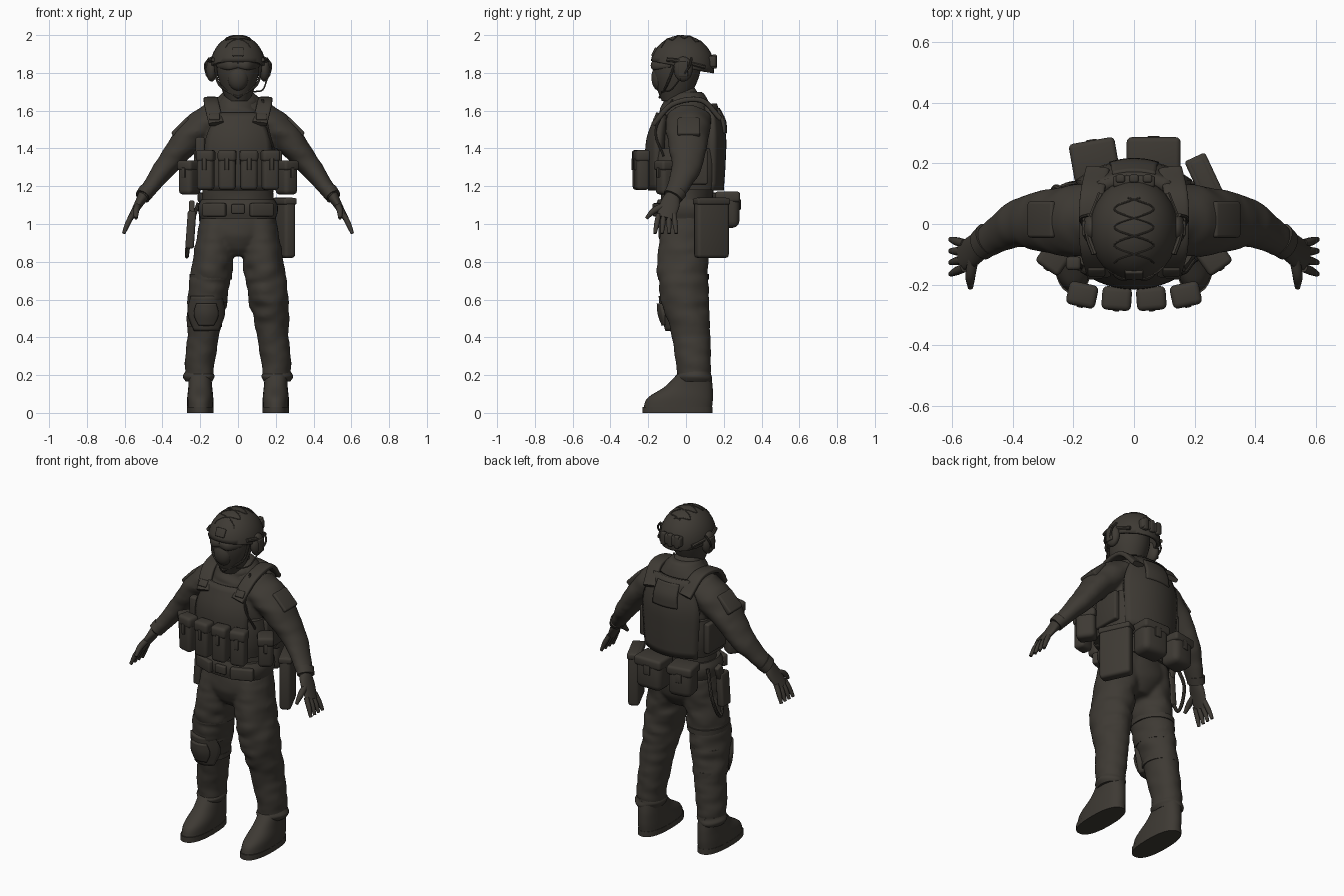
import bpy, bmesh, math
from mathutils import Vector, Matrix, Euler, noise

if "Cube" in bpy.data.objects:
    bpy.data.objects.remove(bpy.data.objects["Cube"])

cloth = bpy.data.materials.new("dark olive brown")
cloth.use_nodes = True
cloth.diffuse_color = (.048, .042, .034, 1)
cloth.node_tree.nodes["Principled BSDF"].inputs["Base Color"].default_value = cloth.diffuse_color
X, Y, Z = Vector((1, 0, 0)), Vector((0, 1, 0)), Vector((0, 0, 1))
SKEW = Vector((1, 1, 3)).normalized()
parts = []


def add(name, bm):
    bmesh.ops.recalc_face_normals(bm, faces=bm.faces)
    mesh = bpy.data.meshes.new(name)
    bm.to_mesh(mesh)
    bm.free()
    mesh.materials.append(cloth)
    part = bpy.data.objects.new(name, mesh)
    bpy.context.collection.objects.link(part)
    parts.append(part)
    return part


def pair(part):
    mirror = part.modifiers.new("other side", 'MIRROR')
    mirror.use_mirror_merge = False
    return part


def sample(values, t):
    # Smooth curve through evenly spaced numbers or vectors
    last = len(values) - 1
    if last == 0:
        return values[0]
    i = min(int(t * last), last - 1)
    f = t * last - i
    padded = [values[0] * 2 - values[1], *values, values[-1] * 2 - values[-2]]
    a, b, c, d = padded[i:i + 4]
    return b + ((c - a) + ((a * 2 - b * 5 + c * 4 - d) + ((b - c) * 3 + d - a) * f) * f) * (f / 2)


def sweep(name, path, radii, flat=(1,), level=False, ref=Y, power=2, folds=0, sides=28, steps=24):
    # Rounded section carried along a path; flat widens it towards ref
    path = [Vector(p) for p in path]
    bm, loops = bmesh.new(), []
    for step in range(steps + 1):
        t = step / steps
        centre, radius, ratio = sample(path, t), sample(radii, t), sample(flat, t)
        ahead = sample(path, min(1, t + .01)) - sample(path, max(0, t - .01))
        ahead = Z if level else ahead.normalized()
        across = ahead.cross(ref).normalized()
        along = across.cross(ahead) * ratio
        loop = []
        for k in range(sides):
            angle = math.tau * k / sides
            c, s = [math.copysign(abs(v) ** (2 / power), v) for v in (math.cos(angle), math.sin(angle))]
            offset = (across * c + along * s) * radius
            point = centre + offset
            crease = noise.noise(Vector((point.x, point.y, point.z * 2.5)) * 9)
            loop.append(bm.verts.new(point + offset * folds * crease))
        loops.append(loop)
    for low, high in zip(loops, loops[1:]):
        for k in range(sides):
            j = (k + 1) % sides
            bm.faces.new((low[k], low[j], high[j], high[k]))
    bm.faces.new(loops[0])
    bm.faces.new(loops[-1])
    return add(name, bm)


def wire(name, path, radius):
    return sweep(name, path, [radius], ref=SKEW, sides=8, steps=64)


def box(name, place, size, turn=0, tilt=0, lean=0):
    # Block with rounded edges; angles in degrees
    bm = bmesh.new()
    bmesh.ops.create_cube(bm, size=1)
    bm.transform(Matrix.Diagonal((*size, 1)))
    bmesh.ops.bevel(bm, geom=bm.edges[:], offset=min(size) * .28, segments=3, affect='EDGES', profile=.5)
    angles = Euler([math.radians(a) for a in (tilt, lean, turn)])
    bm.transform(Matrix.Translation(place) @ angles.to_matrix().to_4x4())
    return add(name, bm)


def pouch(name, place, size, turn=0):
    # Body, overlapping lid and closing tab on the outer face
    width, depth, height = size
    spin = Matrix.Translation(place) @ Matrix.Rotation(math.radians(turn), 4, 'Z')
    return [box(name, place, size, turn),
            box(name + "_lid", spin @ (Z * height * .36), (width + .008, depth + .008, height * .3), turn),
            box(name + "_tab", spin @ Vector((0, -depth / 2, height * .15)), (width / 4, .015, height * .3), turn)]


def ball(name, place, radii):
    bm = bmesh.new()
    bmesh.ops.create_uvsphere(bm, u_segments=32, v_segments=20, radius=1)
    bm.transform(Matrix.Translation(place) @ Matrix.Diagonal((*radii, 1)))
    return add(name, bm)


def panel(name, bottom, top, widths, depths, facing, centre=0, bulge=2, thick=.05):
    # Curved plate facing front (-1) or back (1)
    bm, rows, count = bmesh.new(), [], 12
    for i in range(count + 1):
        t = i / count
        xs = [sample(widths, t) * (2 * k / count - 1) for k in range(count + 1)]
        rows.append([bm.verts.new((centre + x, facing * (sample(depths, t) - thick / 2 - bulge * x * x),
                                   bottom + (top - bottom) * t)) for x in xs])
    for low, high in zip(rows, rows[1:]):
        for k in range(count):
            bm.faces.new((low[k], low[k + 1], high[k + 1], high[k]))
    part = add(name, bm)
    solid = part.modifiers.new("thickness", 'SOLIDIFY')
    solid.thickness, solid.offset = thick, 0
    return part


# Torso, sleeves and trouser legs, blended into one suit
sweep("torso", [(0, 0, .83), (0, .01, 1.7)], [.08, .205, .19, .19, .2, .21, .19, .08],
      [1.1, .72, .72, .75, .8, .75, .68, 1], level=True, folds=.04, sides=40)
pair(sweep("sleeves", [(.12, .015, 1.57), (.245, .01, 1.47), (.385, 0, 1.3), (.505, -.07, 1.14)],
           [.085, .084, .059, .037], [1.4, 1.35, 1.35, 1.3], folds=.09))
pair(sweep("trouser_legs", [(.1, 0, 1.03), (.15, -.015, .68), (.183, .025, .42), (.207, .045, .17)],
           [.1, .11, .086, .075], [1.3, 1.2, 1.2, 1.2], level=True, folds=.12, steps=40))
graph = bpy.context.evaluated_depsgraph_get()
bm = bmesh.new()
for part in parts:
    bm.from_mesh(part.evaluated_get(graph).to_mesh())
for part in parts:
    bpy.data.objects.remove(part)
parts.clear()
suit = add("suit", bm)
remesh = suit.modifiers.new("blend", 'REMESH')
remesh.mode, remesh.voxel_size, remesh.use_smooth_shade = 'VOXEL', .01, True
soften = suit.modifiers.new("soften", 'SMOOTH')
soften.factor, soften.iterations = .5, 8

# Collar, head, face covering and glasses
sweep("neck_scarf", [(0, -.02, 1.58), (0, -.01, 1.72)], [.13, .11, .09, .06], level=True, folds=.15)
sweep("head", [(0, -.06, 1.65), (0, -.04, 1.95)], [.06, .09, .11, .11, .08], [1.13], level=True)
ball("covered_nose", (0, -.14, 1.775), (.055, .043, .07))
pair(sweep("eye_lenses", [(0, -.175, 1.842), (.055, -.168, 1.838), (.11, -.08, 1.842)], [.015, .022, .012], [.5]))

# Helmet shell cut along a sloping rim
CROWN, SIZE = Vector((0, -.02, 1.83)), Vector((.147, .17, .17))
helmet = ball("helmet_shell", CROWN, SIZE)
bm = bmesh.new()
bm.from_mesh(helmet.data)
bmesh.ops.bisect_plane(bm, geom=bm.verts[:] + bm.edges[:] + bm.faces[:], plane_co=CROWN,
                       plane_no=(0, .2, 1), clear_inner=True)
bm.to_mesh(helmet.data)
bm.free()
helmet.modifiers.new("thickness", 'SOLIDIFY').thickness = .02


def on_helmet(x, y):
    rise = 1 - (x / SIZE.x) ** 2 - ((y - CROWN.y) / SIZE.y) ** 2
    return (x, y, CROWN.z + SIZE.z * math.sqrt(rise))


# Helmet fittings and headset
pair(wire("helmet_cords", [on_helmet(.065 * math.cos(math.pi * k / 5), .012 * k - .13) for k in range(19)], .003))
pair(wire("helmet_rails", [(.13, -.1, 1.87), (.15, -.02, 1.86), (.11, .1, 1.83)], .011))
pair(ball("ear_cups", (.14, -.015, 1.82), (.031, .05, .066)))
pair(box("ear_cup_covers", (.16, -.015, 1.82), (.022, .05, .08)))
pair(wire("headset_arms", [(.165, -.01, 1.79), (.175, .02, 1.84), (.15, .03, 1.88)], .006))
pair(wire("chin_straps", [(.12, -.06, 1.84), (.1, -.1, 1.74), (0, -.14, 1.67)], .007))
wire("microphone_boom", [(.155, -.03, 1.77), (.13, -.08, 1.71), (.08, -.13, 1.7)], .004)
box("front_mount", (0, -.165, 1.91), (.06, .02, .05), tilt=-28)
box("rear_battery", (0, .14, 1.86), (.14, .04, .06))
for k in (-1, 0, 1):
    box("battery_cell", (k * .045, .15, 1.86), (.03, .026, .075))

# Cuffs, shoulder patches and gloves
pair(sweep("sleeve_cuffs", [(.483, -.05, 1.175), (.505, -.07, 1.145)], [.044, .041], [1.3]))
pair(box("arm_patches", (.301, .015, 1.512), (.12, .12, .035), lean=46))
pair(sweep("palms", [(.5, -.07, 1.15), (.57, -.11, 1.03)], [.03, .021, .015], [1.3, 2.5, 3]))
for k in range(4):
    y, spread = .027 * k - .145, .011 * k - .02
    pair(sweep("fingers", [(.56, y, 1.05), (.585, y + spread / 2, 1), (.605, y + spread, .95)],
               [.014, .014, .009], sides=10))
pair(sweep("thumbs", [(.53, -.11, 1.1), (.54, -.17, 1.07), (.54, -.21, 1.03)], [.018, .017, .009], sides=10))

# Trouser hems and boots
pair(sweep("trouser_hems", [(.207, .045, .165), (.207, .045, .22)], [.07, .082, .072], [1.2], level=True, folds=.15))
pair(sweep("boots", [(.2, -.045, .02), (.2, -.03, .08), (.2, .015, .14), (.203, .045, .21)], [.07, .069, .063, .06],
           [2.6, 2.5, 2, 1.45], level=True, power=2.3))
pair(sweep("boot_soles", [(.2, -.045, 0), (.2, -.045, .032)], [.071], [2.6], level=True, power=2.4, steps=1))

# Plate carrier
sweep("waist_wrap", [(0, 0, 1.18), (0, 0, 1.4)], [.21, .22, .22, .21], [.86], level=True, power=2.8, sides=40)
panel("front_plate", 1.18, 1.58, [.15, .16, .16, .1], [.2, .215, .21, .16], -1)
panel("back_plate", 1.18, 1.63, [.165, .175, .175, .11], [.2, .21, .21, .165], 1)
panel("back_panel", 1.48, 1.61, [.08, .07], [.218, .212, .18], 1, thick=.02)
pair(sweep("shoulder_straps", [(.115, -.17, 1.53), (.14, -.07, 1.635), (.14, .08, 1.655), (.12, .18, 1.56)],
           [.014], [2.8], ref=X, power=4))
pair(box("strap_buckles", (.124, -.155, 1.565), (.055, .02, .04), tilt=-40))
pair(box("side_armour", (.215, .03, 1.3), (.035, .17, .18)))
for part in pouch("side_pouches", (.256, -.1, 1.245), (.085, .11, .18), 35):
    pair(part)
for k in (1, 3):
    for part in pouch("ammunition_pouches", (.057 * k, .006 * k - .252, 1.285), (.09, .07, .21), 4 * k):
        pair(part)
wire("radio_cable", [(.2, -.12, 1.36), (.16, -.16, 1.5), (.13, -.07, 1.66)], .006)
box("chest_radio", (-.2, -.13, 1.4), (.05, .045, .12))

# Belt and belt equipment
sweep("belt", [(0, 0, 1.03), (0, 0, 1.13)], [.2, .21, .21, .195], [.76], level=True, power=2.4, sides=40)
box("belt_buckle", (0, -.163, 1.08), (.07, .025, .05))
pair(box("belt_pads", (.125, -.14, 1.075), (.13, .035, .07), turn=22))
pouch("back_left_pouch", (.065, .22, 1.075), (.17, .125, .19), 180)
pouch("back_right_pouch", (-.13, .21, 1.075), (.145, .125, .18), 190)
box("drop_bag", (.24, .135, .98), (.065, .185, .32), turn=25)
box("drop_bag_rim", (.24, .135, 1.12), (.075, .19, .035), turn=25)
box("holster", (-.25, 0, .97), (.045, .08, .2), lean=4)
box("holster_grip", (-.245, .03, 1.08), (.03, .05, .08), tilt=-20)
wire("sling_loop", [(-.21, .09, 1.11), (-.26, .12, .95), (-.27, .05, .83), (-.24, -.02, 1.06)], .01)

# Right knee pad and leg straps
panel("knee_pad", .44, .62, [.05, .08, .065], [.11, .135, .145], -1, centre=-.168, bulge=9)
panel("knee_cap", .47, .58, [.03, .05, .04], [.13, .15, .155], -1, centre=-.168, bulge=9)
for z, x, y, radius in ((.72, .145, -.013, .112), (.6, .16, -.005, .104), (.47, .177, .015, .093)):
    sweep("leg_strap", [(-x, y, z - .015), (-x, y, z + .015)], [radius], [1.2], level=True, steps=1)

# Smooth shading with crisp edges
bpy.ops.object.select_all(action='DESELECT')
for part in parts:
    part.select_set(True)
bpy.context.view_layer.objects.active = helmet
bpy.ops.object.shade_smooth_by_angle(angle=math.radians(40))
